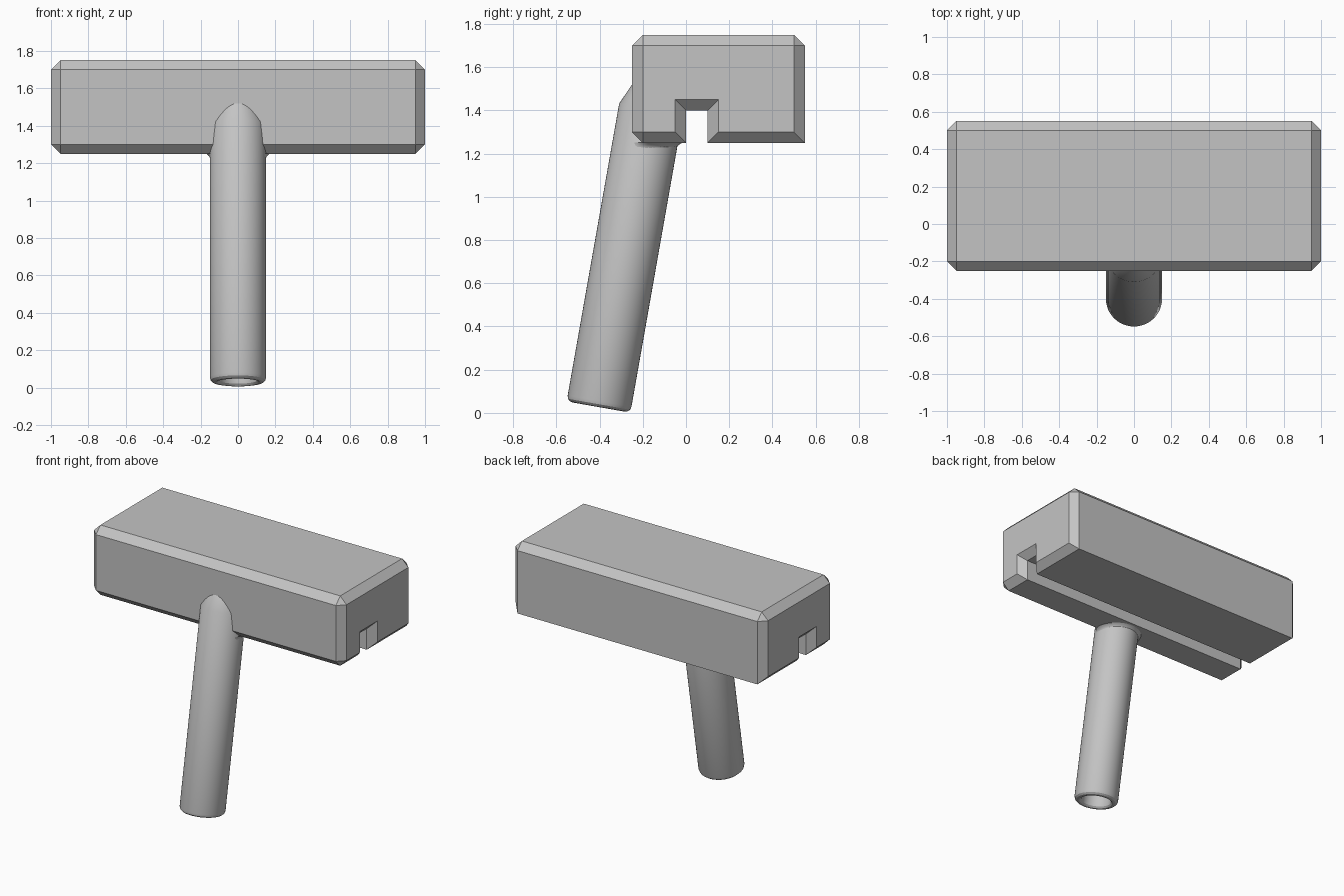
import bpy, bmesh, math
from mathutils import Matrix, Vector

cube = bpy.data.objects.get("Cube")
if cube:
    bpy.data.objects.remove(cube, do_unlink=True)

grey = bpy.data.materials.new("plain grey")
grey.use_nodes = True
colour = (0.55, 0.55, 0.55, 1)
grey.diffuse_color = colour
grey.node_tree.nodes["Principled BSDF"].inputs["Base Color"].default_value = colour


def loft(name, rings, closed=True, caps=True, smooth=None):
    """Skin a row of equal-length point rings into one object."""
    bm = bmesh.new()
    rows = [[bm.verts.new(p) for p in ring] for ring in rings]
    n = len(rows[0])
    for a, b in zip(rows, rows[1:]):
        for i in range(n if closed else n - 1):
            j = (i + 1) % n
            bm.faces.new((a[i], a[j], b[j], b[i]))
    if caps:
        bm.faces.new(rows[0])
        bm.faces.new(rows[-1])
    bmesh.ops.remove_doubles(bm, verts=bm.verts[:], dist=0.0005)
    bmesh.ops.recalc_face_normals(bm, faces=bm.faces[:])
    mesh = bpy.data.meshes.new(name)
    bm.to_mesh(mesh)
    bm.free()
    mesh.materials.append(grey)
    obj = bpy.data.objects.new(name, mesh)
    bpy.context.collection.objects.link(obj)
    if smooth:
        bpy.ops.object.select_all(action="DESELECT")
        obj.select_set(True)
        bpy.context.view_layer.objects.active = obj
        bpy.ops.object.shade_smooth_by_angle(angle=math.radians(smooth))
    return obj


# Head: grooved profile (y, z) with chamfered ends
C = 0.05
full = [(-0.25, 1.3), (-0.25, 1.7), (-0.2, 1.75), (0.5, 1.75), (0.55, 1.7), (0.55, 1.25),
        (0.1, 1.25), (0.1, 1.4), (0, 1.4), (0, 1.25), (-0.2, 1.25)]
end = [(-0.2, 1.3), (-0.2, 1.7), (-0.2, 1.7), (0.5, 1.7), (0.5, 1.7), (0.5, 1.3),
       (0.15, 1.3), (0.15, 1.45), (-0.05, 1.45), (-0.05, 1.3), (-0.2, 1.3)]
loft("head_block", [[(x, y, z) for y, z in prof] for x, prof in
                    ((-1, end), (C - 1, full), (1 - C, full), (1, end))])

# Handle: turned profile (radius, distance up the axis), hollow at the foot
R, SIDES = 0.15, 48
foot = Vector((0, -0.405, 0.027))
tilt = Matrix.Rotation(math.radians(-10), 4, "X")
outline = [(0.1, 0.4), (0.1, 0.03), (0.103, 0.012), (0.112, 0.002), (0.12, 0),
           (0.135, 0.003), (0.146, 0.013), (R, 0.028), (R, 1.4), (0.107, 1.497), (0.08, 1.515)]
turns = [2 * math.pi * i / SIDES for i in range(SIDES)]
loft("handle", [[foot + tilt @ Vector((r * math.cos(a), r * math.sin(a), s)) for a in turns]
                for r, s in outline], smooth=25)

# Small fillet where the handle meets the underside
arc = [math.radians(-20 + 220 * i / 36) for i in range(37)]
rings = []
for k in range(5):
    t = k / 4
    z = 1.222 + 0.03 * t
    mid = foot.y + (z - foot.z) * math.tan(math.radians(10))
    ring = []
    for i, a in enumerate(arc):
        fade = min(1, i / 4, (36 - i) / 4)
        r = R - 0.001 + 0.024 * t * t * fade
        ring.append((r * math.cos(a), mid + r * math.sin(a), z))
    rings.append(ring)
loft("joint_fillet", rings, closed=False, caps=False, smooth=60)
